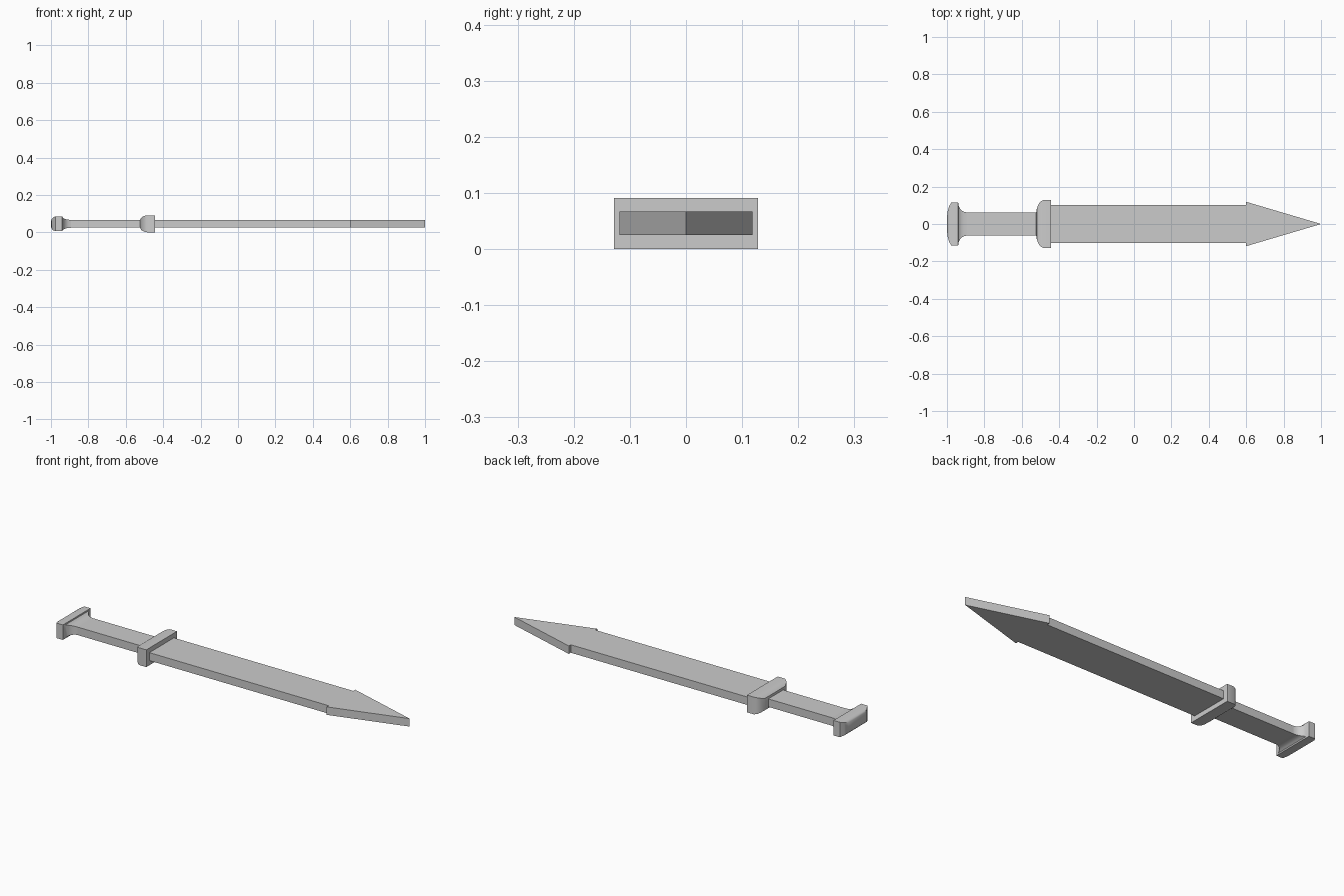
import bpy
import bmesh
from math import radians, sin, cos, pi

if "Cube" in bpy.data.objects:
    bpy.data.objects.remove(bpy.data.objects["Cube"])

ZC = 0.0455


def finish(name, bm):
    bmesh.ops.recalc_face_normals(bm, faces=bm.faces)
    mesh = bpy.data.meshes.new(name)
    bm.to_mesh(mesh)
    bm.free()
    ob = bpy.data.objects.new(name, mesh)
    bpy.context.collection.objects.link(ob)
    bpy.ops.object.select_all(action='DESELECT')
    ob.select_set(True)
    bpy.context.view_layer.objects.active = ob
    bpy.ops.object.shade_smooth_by_angle(angle=radians(30))
    return ob


def loft(name, sections):
    """Join rectangular sections (x, half width, half height) along x."""
    bm = bmesh.new()
    rings = [[bm.verts.new((x, sy * hy, ZC + sz * hz))
              for sy, sz in ((-1, -1), (1, -1), (1, 1), (-1, 1))]
             for x, hy, hz in sections]
    for a, b in zip(rings, rings[1:]):
        for i in range(4):
            j = (i + 1) % 4
            bm.faces.new((a[i], a[j], b[j], b[i]))
    bm.faces.new(rings[0])
    bm.faces.new(rings[-1])
    return finish(name, bm)


def plate(name, half_outline):
    """Flat plate from a half outline mirrored in y, ending in a point."""
    outline = half_outline + [(x, -y) for x, y in reversed(half_outline) if y > 0]
    bm = bmesh.new()
    face = bm.faces.new([bm.verts.new((x, y, ZC - 0.021)) for x, y in outline])
    top = bmesh.ops.extrude_face_region(bm, geom=[face])
    verts = [v for v in top['geom'] if isinstance(v, bmesh.types.BMVert)]
    bmesh.ops.translate(bm, verts=verts, vec=(0, 0, 0.042))
    return finish(name, bm)


# Pommel: domed end, straight rim, concave flare into the grip
dome = [(-1, 0.035, 0.014), (-0.996, 0.068, 0.026),
        (-0.989, 0.094, 0.034), (-0.977, 0.115, 0.0395)]
flare = []
for i in range(6):
    a = pi / 2 * i / 5
    k = 1 - sin(a)
    flare.append((-0.893 - 0.047 * cos(a), 0.062 + 0.053 * k, 0.021 + 0.0185 * k))
flare = [(-0.94 + (x + 0.94), y, z) for x, y, z in flare]
loft("pommel", dome + flare)

# Grip
loft("grip", [(-0.893, 0.062, 0.021), (-0.52, 0.062, 0.021)])

# Guard: rounded shoulder on the grip side, flat face on the blade side
loft("guard", [(-0.523, 0.062, 0.021), (-0.519, 0.085, 0.031),
               (-0.510, 0.107, 0.038), (-0.500, 0.120, 0.0425),
               (-0.486, 0.128, 0.0455), (-0.445, 0.128, 0.0455)])

# Blade with a slightly wider pointed head
plate("blade", [(-0.445, 0.102), (0.6, 0.102), (0.6, 0.1185), (1, 0)])
